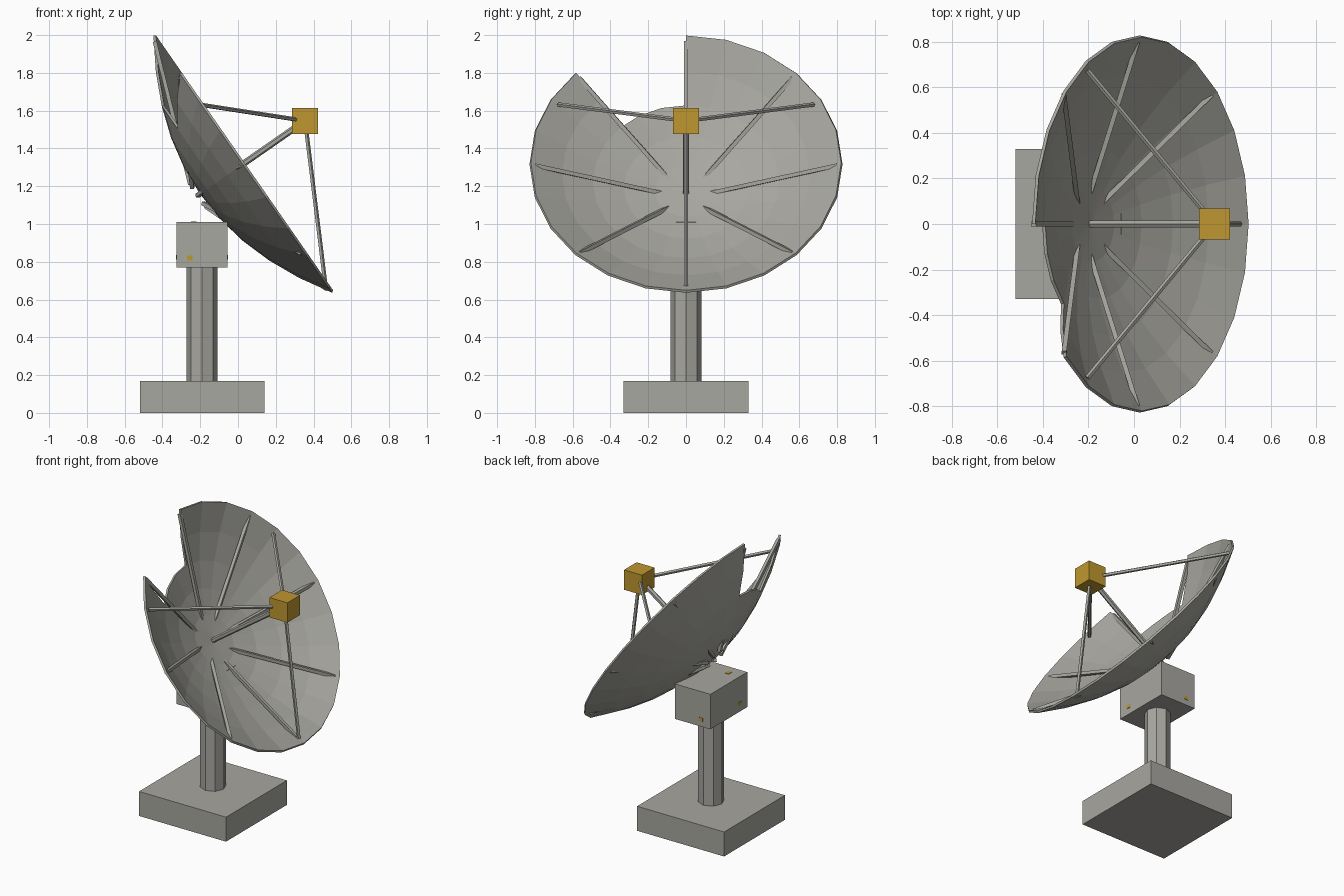
import bpy, bmesh, math
from mathutils import Vector, Matrix

if "Cube" in bpy.data.objects:
    bpy.data.objects.remove(bpy.data.objects["Cube"])

def material(name, col):
    m = bpy.data.materials.new(name)
    m.diffuse_color = (*col, 1)
    m.use_nodes = True
    m.node_tree.nodes["Principled BSDF"].inputs["Base Color"].default_value = m.diffuse_color
    return m

GREY = material("weathered_grey", (0.39, 0.385, 0.35))
GOLD = material("gold", (0.52, 0.31, 0.03))

def finish(bm, name, mat):
    bmesh.ops.recalc_face_normals(bm, faces=bm.faces[:])
    me = bpy.data.meshes.new(name)
    bm.to_mesh(me)
    bm.free()
    me.materials.append(mat)
    ob = bpy.data.objects.new(name, me)
    bpy.context.collection.objects.link(ob)
    return ob

def box(name, centre, size, mat):
    bm = bmesh.new()
    bmesh.ops.create_cube(bm, size=1, matrix=Matrix.Translation(centre) @ Matrix.Diagonal((*size, 1)))
    return finish(bm, name, mat)

def rod(name, a, b, radius, sides, mat, spin=0.0):
    a, b = Vector(a), Vector(b)
    d = b - a
    rot = d.to_track_quat('Z', 'Y').to_matrix().to_4x4()
    bm = bmesh.new()
    bmesh.ops.create_cone(bm, cap_ends=True, segments=sides, radius1=radius, radius2=radius, depth=d.length,
                          matrix=Matrix.Translation((a + b) / 2) @ rot @ Matrix.Rotation(spin, 4, 'Z'))
    return finish(bm, name, mat)

# Dish frame: rim centre, pointing axis and the in-plane up direction
TILT = math.radians(34.8)
CENTRE = Vector((0.03, 0, 1.32))
AXIS = Vector((math.cos(TILT), 0, math.sin(TILT)))
UP = Vector((-math.sin(TILT), 0, math.cos(TILT)))
SIDE = Vector((0, 1, 0))
R, DEPTH, SEG, RINGS = 0.825, 0.275, 24, 5

def at(r, deg, depth):
    a = math.radians(deg)
    return CENTRE + UP * r * math.cos(a) + SIDE * r * math.sin(a) - AXIS * depth

def bowl(r):
    return DEPTH * (1 - (r / R) ** 2)

# Pedestal: foundation, column, motor housing
PX = -0.19
box("foundation", (PX, 0, 0.084), (0.66, 0.66, 0.168), GREY)
rod("column", (PX, 0, 0.16), (PX, 0, 0.78), 0.082, 8, GREY)
box("motor_housing", (PX, 0, 0.89), (0.27, 0.40, 0.24), GREY)

# Small gold service plates on the housing faces
for i, s in enumerate((-1, 1)):
    box(f"side_plate_{i}", (-0.255, s * 0.2, 0.82), (0.028, 0.006, 0.024), GOLD)
    box(f"end_plate_{i}", (PX + s * 0.135, -0.115, 0.825), (0.006, 0.036, 0.024), GOLD)
box("top_plate", (-0.235, -0.125, 1.01), (0.028, 0.036, 0.006), GOLD)

# Parabolic dish with a broken-out sector of three panels
bm = bmesh.new()
hub = bm.verts.new(at(0, 0, DEPTH))
rings = []
for k in range(1, RINGS + 1):
    r = R * k / RINGS
    rings.append([bm.verts.new(at(r, 360 * j / SEG, bowl(r))) for j in range(SEG)])
for j in range(SEG):
    n = (j + 1) % SEG
    bm.faces.new((hub, rings[0][j], rings[0][n]))
    for k in range(RINGS - 1):
        if k >= 2 and j >= SEG - 3:
            continue
        bm.faces.new((rings[k][j], rings[k + 1][j], rings[k + 1][n], rings[k][n]))
loose = [v for v in bm.verts if not v.link_faces]
bmesh.ops.delete(bm, geom=loose, context='VERTS')
dish = finish(bm, "dish", GREY)
sol = dish.modifiers.new("thickness", 'SOLIDIFY')
sol.thickness = 0.014
sol.offset = 0

# Straight ribs, biting into the bowl near the hub
for i in range(8):
    rod(f"rib_{i}", at(0.07, 45 * i, 0.297), at(0.80, 45 * i, 0.018), 0.015, 4, GREY, math.pi / 4)

# Feed box on its mast and three struts
feed = at(0, 0, -0.395)
box("feed_box", feed, (0.136, 0.136, 0.136), GOLD)
rod("feed_mast", at(0, 0, DEPTH), feed, 0.017, 6, GREY)
for i, deg in enumerate((60, 180, 300)):
    rod(f"feed_strut_{i}", at(0.78, deg, 0.015), feed, 0.012, 5, GREY)
